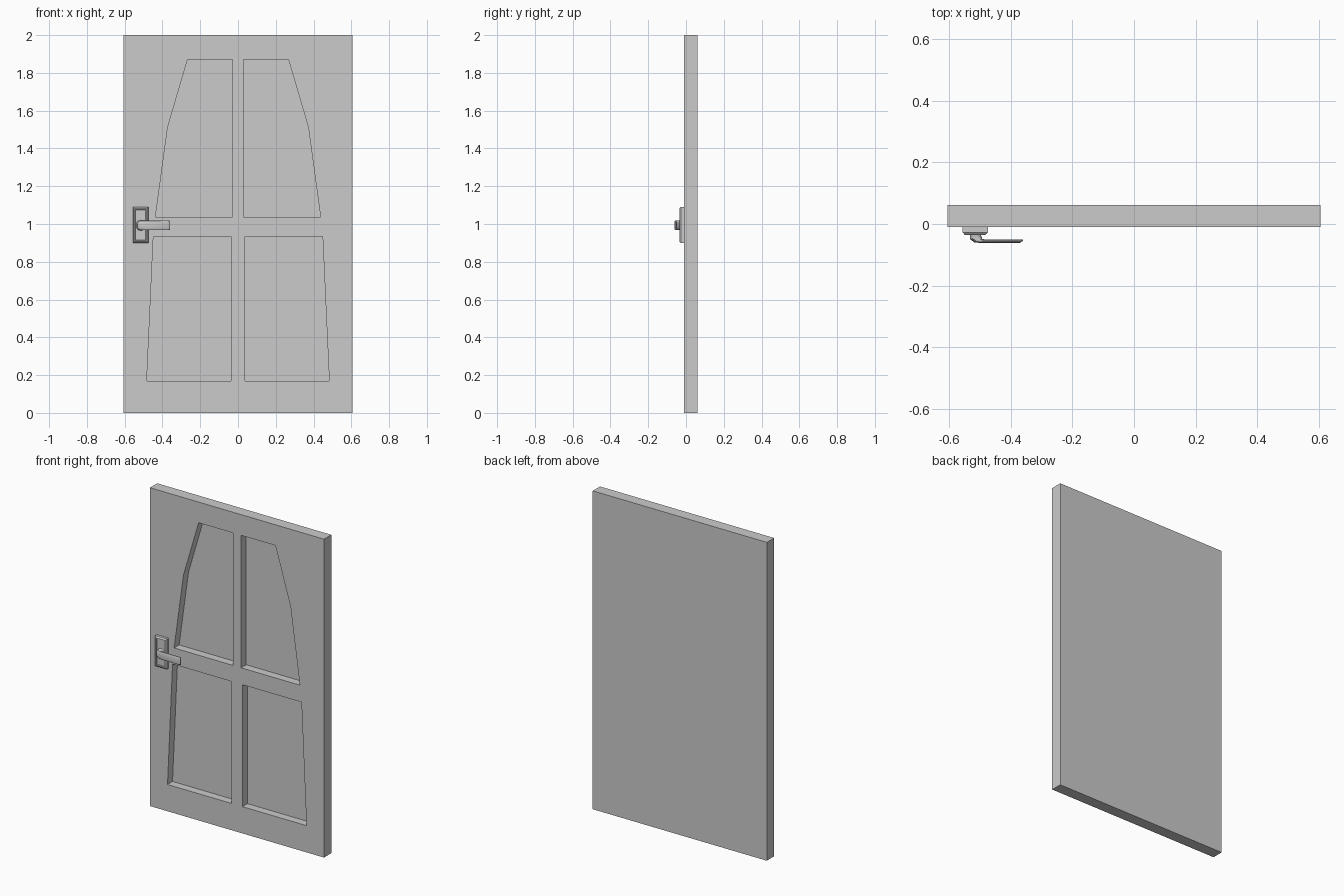
import bpy, bmesh, math
from mathutils import Vector

if "Cube" in bpy.data.objects:
    bpy.data.objects.remove(bpy.data.objects["Cube"])

FRONT, BACK = -0.010, 0.062      # door faces in y
RECESS = 0.05                    # panel depth


def make_object(name, bm):
    bmesh.ops.recalc_face_normals(bm, faces=bm.faces)
    mesh = bpy.data.meshes.new(name)
    bm.to_mesh(mesh)
    bm.free()
    obj = bpy.data.objects.new(name, mesh)
    bpy.context.collection.objects.link(obj)
    return obj


def add_prism(bm, outline, y0, y1):
    """Extrude an (x, z) outline along y."""
    face = bm.faces.new([bm.verts.new((x, y0, z)) for x, z in outline])
    ext = bmesh.ops.extrude_face_region(bm, geom=[face])["geom"]
    bmesh.ops.translate(bm, vec=(0, y1 - y0, 0),
                        verts=[v for v in ext if isinstance(v, bmesh.types.BMVert)])


def rect(x0, x1, z0, z1):
    return [(x0, z0), (x1, z0), (x1, z1), (x0, z1)]


# Door slab
bm = bmesh.new()
add_prism(bm, rect(-0.605, 0.605, 0, 2), FRONT, BACK)
door = make_object("door_slab", bm)

# Four recessed panels, mirrored left and right
upper = [(0.029, 1.038), (0.437, 1.038), (0.372, 1.513), (0.267, 1.87), (0.029, 1.87)]
lower = [(0.038, 0.168), (0.483, 0.168), (0.448, 0.934), (0.038, 0.934)]
bm = bmesh.new()
for outline in (upper, lower):
    for side in (-1, 1):
        add_prism(bm, [(side * x, z) for x, z in outline], FRONT - 0.05, FRONT + RECESS)
cutter = make_object("panel_cutter", bm)
cutter.hide_render = True
mod = door.modifiers.new("panels", "BOOLEAN")
mod.operation = "DIFFERENCE"
mod.solver = "EXACT"
mod.object = cutter
bpy.context.view_layer.objects.active = door
bpy.ops.object.modifier_apply(modifier=mod.name)
bpy.data.objects.remove(cutter)

# Handle plate: chamfered block with a shallow sunken face
bm = bmesh.new()
add_prism(bm, rect(-0.557, -0.475, 0.90, 1.09), FRONT + 0.002, -0.027)
bm.normal_update()
bmesh.ops.recalc_face_normals(bm, faces=bm.faces)
front = min(bm.faces, key=lambda f: f.calc_center_median().y)
for thickness, depth in ((0.007, 0.008), (0.006, 0), (0.002, -0.006)):
    bmesh.ops.inset_region(bm, faces=[front], thickness=thickness, use_even_offset=True)
    bmesh.ops.translate(bm, verts=front.verts, vec=(0, -depth, 0))
make_object("handle_plate", bm)

# Lever: sections given as outer (x, y), inner (x, y), half height
sections = [
    ((-0.540, -0.026), (-0.486, -0.026), 0.028),
    ((-0.533, -0.036), (-0.497, -0.036), 0.025),
    ((-0.533, -0.049), (-0.495, -0.043), 0.025),
    ((-0.518, -0.060), (-0.493, -0.048), 0.025),
    ((-0.490, -0.062), (-0.486, -0.050), 0.025),
    ((-0.372, -0.062), (-0.372, -0.050), 0.026),
    ((-0.361, -0.055), (-0.361, -0.050), 0.024),
]
SIDES = 16
bm = bmesh.new()
rings = []
for outer, inner, half_z in sections:
    a, b = Vector((*outer, 0.993)), Vector((*inner, 0.993))
    mid, half = (a + b) / 2, (a - b) / 2
    ring = []
    for i in range(SIDES):
        t = 2 * math.pi * i / SIDES
        c, s = (math.copysign(abs(f(t)) ** 0.75, f(t)) for f in (math.cos, math.sin))
        ring.append(bm.verts.new(mid + half * c + Vector((0, 0, half_z * s))))
    rings.append(ring)
for r0, r1 in zip(rings, rings[1:]):
    for i in range(SIDES):
        j = (i + 1) % SIDES
        bm.faces.new((r0[i], r0[j], r1[j], r1[i]))
bm.faces.new(rings[0])
bm.faces.new(rings[-1])
lever = make_object("handle_lever", bm)
bpy.ops.object.select_all(action="DESELECT")
lever.select_set(True)
bpy.context.view_layer.objects.active = lever
bpy.ops.object.shade_smooth_by_angle(angle=math.radians(35))
